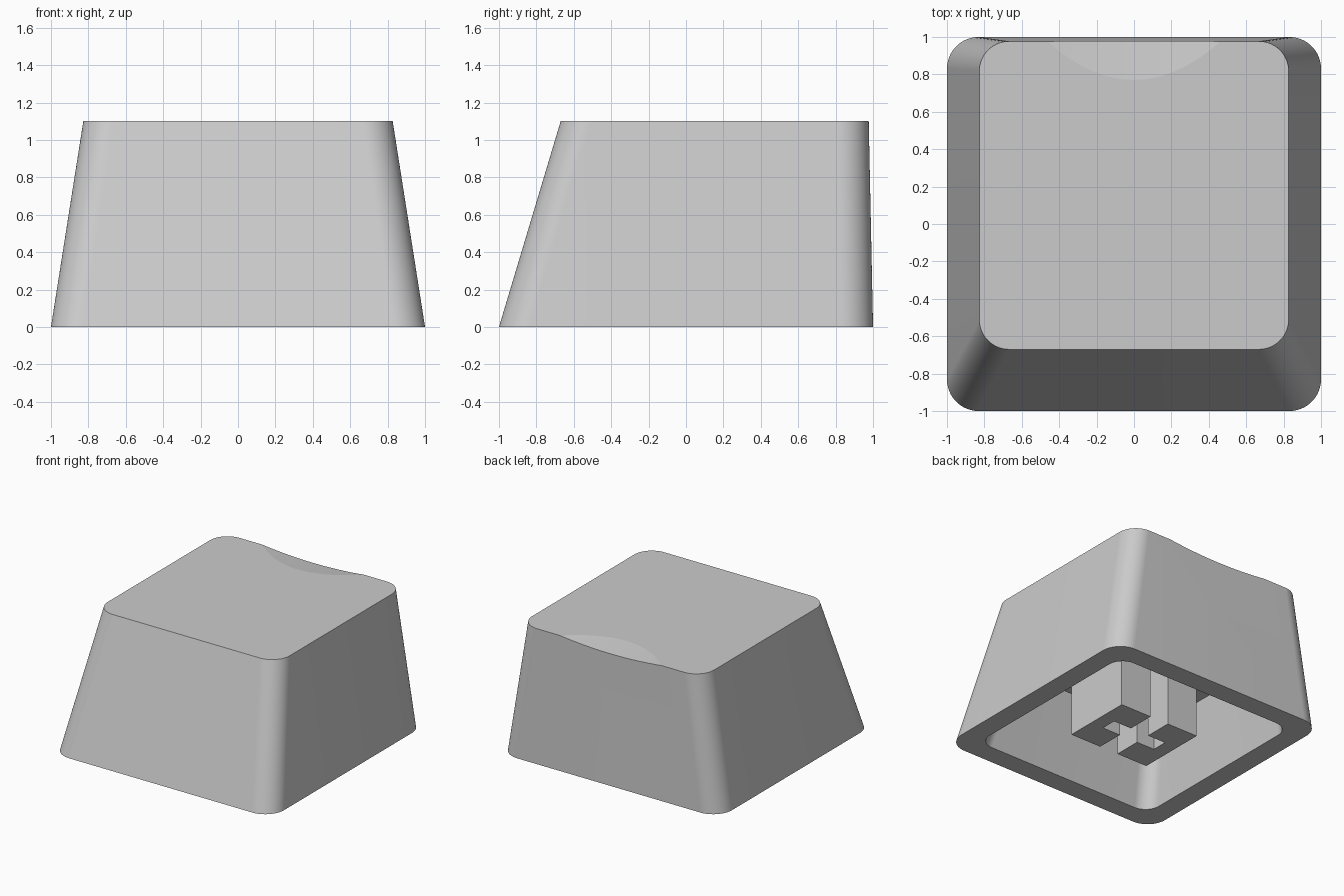
import bpy, bmesh
from math import sin, cos, pi, radians
from mathutils import Vector

cube = bpy.data.objects.get("Cube")
if cube:
    bpy.data.objects.remove(cube, do_unlink=True)

grey = bpy.data.materials.new("light_grey_plastic")
grey.use_nodes = True
colour = (0.6, 0.6, 0.6, 1)
grey.diffuse_color = colour
grey.node_tree.nodes["Principled BSDF"].inputs["Base Color"].default_value = colour

CORNER_STEPS = 24
CEILING = 0.62


def make_object(name, bm):
    bmesh.ops.recalc_face_normals(bm, faces=bm.faces)
    mesh = bpy.data.meshes.new(name)
    bm.to_mesh(mesh)
    bm.free()
    obj = bpy.data.objects.new(name, mesh)
    bpy.context.collection.objects.link(obj)
    mesh.materials.append(grey)
    return obj


def rounded_ring(bm, half_x, y_min, y_max, radius, z):
    """Rounded rectangle of vertices, counter-clockwise."""
    hx, r = half_x - radius, radius
    centres = [(hx, y_max - r), (-hx, y_max - r), (-hx, y_min + r), (hx, y_min + r)]
    ring = []
    for quarter, (cx, cy) in enumerate(centres):
        for i in range(CORNER_STEPS + 1):
            a = pi / 2 * (quarter + i / CORNER_STEPS)
            ring.append(bm.verts.new((cx + r * cos(a), cy + r * sin(a), z)))
    return ring


def bridge(bm, a, b):
    n = len(a)
    for i in range(n):
        j = (i + 1) % n
        bm.faces.new((a[i], a[j], b[j], b[i]))


# Hollow shell: ceiling, inner wall, bottom rim, outer wall, top
bm = bmesh.new()
rings = [
    rounded_ring(bm, 0.735, -0.645, 0.82, 0.12, CEILING),
    rounded_ring(bm, 0.83, -0.83, 0.83, 0.13, 0),
    rounded_ring(bm, 1, -1, 1, 0.17, 0),
    rounded_ring(bm, 0.827, -0.67, 0.977, 0.16, 1.1),
]
bm.faces.new(rings[0])
for lower, upper in zip(rings, rings[1:]):
    bridge(bm, lower, upper)
bm.faces.new(rings[-1])
shell = make_object("keycap_shell", bm)

# Shallow finger scoop at the back of the top
tilt, scoop_radius = 0.13, 4
centre = Vector((0, 0.9, 1.083)) + scoop_radius * Vector((0, sin(tilt), cos(tilt)))
bpy.ops.mesh.primitive_cylinder_add(vertices=360, radius=scoop_radius, depth=1,
                                    location=centre, rotation=(pi / 2 - tilt, 0, 0))
cutter = bpy.context.object
cutter.name = "scoop_cutter"
cutter.hide_render = True
cutter.data.materials.append(grey)
scoop = shell.modifiers.new("scoop", 'BOOLEAN')
scoop.operation = 'DIFFERENCE'
scoop.solver = 'EXACT'
scoop.object = cutter
bpy.ops.object.select_all(action='DESELECT')
shell.select_set(True)
bpy.context.view_layer.objects.active = shell
bpy.ops.object.modifier_apply(modifier=scoop.name)
bpy.data.objects.remove(cutter, do_unlink=True)
bpy.ops.object.shade_smooth_by_angle(angle=radians(5))

# Stem: two mirrored C-shaped halves leaving a cross-shaped socket
half_x, half_y = 0.368, 0.295
slot_x, slot_y, arm = 0.085, 0.065, 0.25
profile = [(slot_x, -half_y), (half_x, -half_y), (half_x, half_y), (slot_x, half_y),
           (slot_x, slot_y), (arm, slot_y), (arm, -slot_y), (slot_x, -slot_y)]
for side, name in ((1, "stem_left"), (-1, "stem_right")):
    bm = bmesh.new()
    base = bm.faces.new([bm.verts.new((side * x, y, 0)) for x, y in profile])
    walls = bmesh.ops.extrude_face_region(bm, geom=[base])
    tops = [v for v in walls["geom"] if isinstance(v, bmesh.types.BMVert)]
    bmesh.ops.translate(bm, verts=tops, vec=(0, 0, CEILING + 0.01))
    make_object(name, bm)
